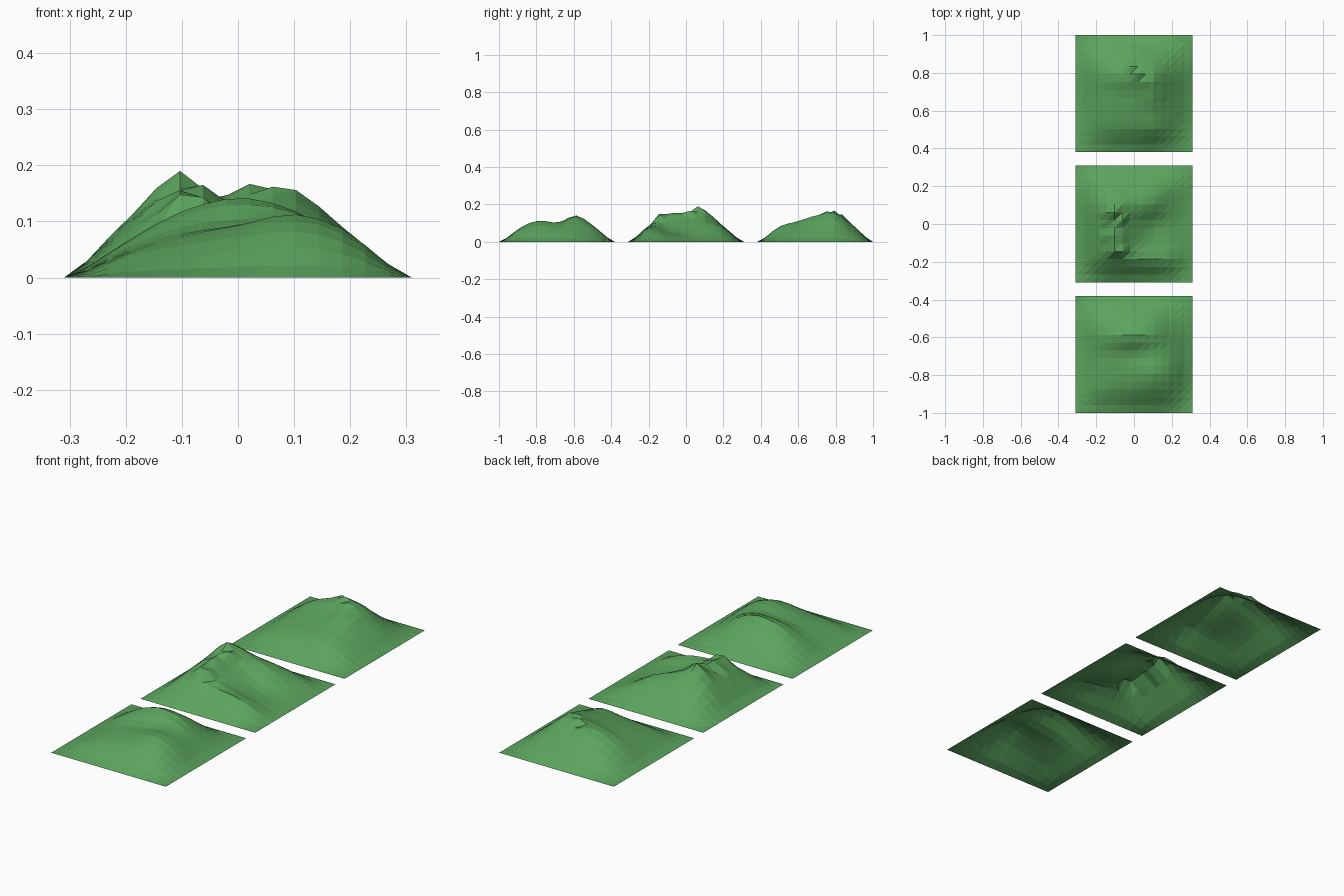
import bpy

if "Cube" in bpy.data.objects:
    bpy.data.objects.remove(bpy.data.objects["Cube"])

CELLS, HALF = 15, 0.31
NODES = [-0.31, -0.27, -0.19, -0.10, 0.0, 0.10, 0.19, 0.27, 0.31]

green = bpy.data.materials.new("grass_green")
green.diffuse_color = (0.105, 0.37, 0.112, 1)
green.use_nodes = True
green.node_tree.nodes["Principled BSDF"].inputs["Base Color"].default_value = green.diffuse_color


def spline(t, vals):
    """Cubic interpolation of vals placed at NODES."""
    t = min(max(t, NODES[0]), NODES[-1])
    i = max(k for k in range(len(NODES) - 1) if NODES[k] <= t + 1e-9)

    def slope(k):
        a, b = max(k - 1, 0), min(k + 1, len(NODES) - 1)
        return (vals[b] - vals[a]) / (NODES[b] - NODES[a])
    h = NODES[i + 1] - NODES[i]
    s = (t - NODES[i]) / h
    return ((2*s**3 - 3*s**2 + 1) * vals[i] + (s**3 - 2*s**2 + s) * h * slope(i)
            + (3*s**2 - 2*s**3) * vals[i + 1] + (s**3 - s**2) * h * slope(i + 1))


def padded(row):
    """Add the low skirt and the zero edge to five interior heights."""
    return [0, row[0] * 0.26, *row, row[-1] * 0.26, 0]


def hill(name, cy, rows, peaks):
    full = [padded(r) for r in rows]
    cols = [padded(c) for c in zip(*full)]
    n = CELLS + 1
    at = lambda i: -HALF + 2 * HALF * i / CELLS
    verts, faces = [], []
    for j in range(n):
        for i in range(n):
            x, y = at(i), at(j)
            z = max(0, spline(x, [spline(y, c) for c in cols]))
            if i in (0, CELLS) or j in (0, CELLS):
                z = 0
            verts.append((x, cy + y, peaks.get((i, j), z)))
    for j in range(CELLS):
        for i in range(CELLS):
            a = j * n + i
            faces += [(a, a + 1, a + n + 1), (a, a + n + 1, a + n)]
    me = bpy.data.meshes.new(name)
    me.from_pydata(verts, [], faces)
    me.materials.append(green)
    bpy.context.collection.objects.link(bpy.data.objects.new(name, me))


# Low hill with two cross ridges
hill("front_hill", -0.69, [
    (.040, .056, .070, .080, .060),
    (.048, .074, .093, .113, .085),
    (.055, .084, .095, .103, .075),
    (.070, .118, .142, .120, .065),
    (.050, .078, .090, .082, .042)], {})

# Craggy hill: steep ridge on the left, hollow on the right with a front lip
hill("middle_hill", 0, [
    (.070, .095, .088, .078, .052),
    (.095, .150, .095, .056, .036),
    (.105, .155, .105, .053, .030),
    (.110, .165, .130, .096, .045),
    (.070, .092, .088, .076, .046)],
    {(5, 9): .190, (4, 9): .160, (6, 8): .165, (5, 10): .168,
     (4, 7): .125, (4, 5): .120, (5, 4): .148, (6, 4): .143})

# Hill with a ridge running along its right side
hill("back_hill", 0.69, [
    (.042, .062, .072, .083, .050),
    (.060, .085, .098, .108, .070),
    (.072, .103, .120, .140, .082),
    (.080, .125, .150, .153, .085),
    (.055, .085, .102, .088, .052)],
    {(8, 10): .167, (9, 9): .162, (10, 9): .156, (7, 11): .147})
